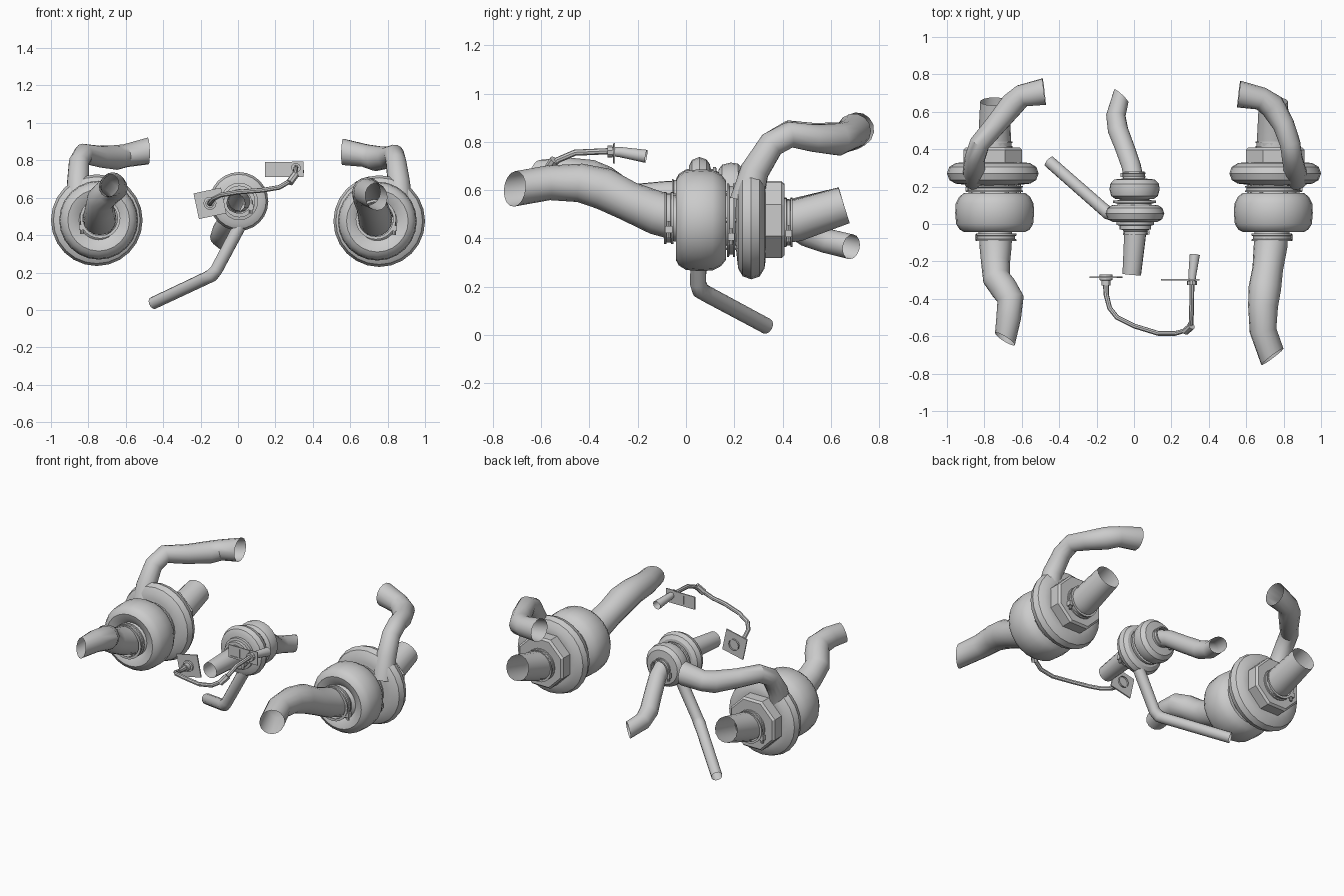
import bpy, bmesh, math
from mathutils import Vector as V


def finish(name, bm, angle=30):
    bmesh.ops.recalc_face_normals(bm, faces=bm.faces)
    me = bpy.data.meshes.new(name)
    bm.to_mesh(me)
    bm.free()
    ob = bpy.data.objects.new(name, me)
    bpy.context.collection.objects.link(ob)
    bpy.ops.object.select_all(action='DESELECT')
    bpy.context.view_layer.objects.active = ob
    ob.select_set(True)
    bpy.ops.object.shade_smooth_by_angle(angle=math.radians(angle))
    return ob


def skin(bm, rings):
    n = len(rings[0])
    for a, b in zip(rings, rings[1:]):
        for i in range(n):
            bm.faces.new((a[i], a[(i + 1) % n], b[(i + 1) % n], b[i]))


def lathe(name, x, z, profile, n=24, turn=0.0):
    """Revolve (y, radius) points about an axis parallel to y."""
    bm = bmesh.new()
    rings = []
    for y, r in profile:
        ang = [math.tau * (i + turn) / n for i in range(n)]
        rings.append([bm.verts.new((x + r * math.cos(a), y, z + r * math.sin(a))) for a in ang])
    skin(bm, rings)
    return finish(name, bm)


def tube(name, pts, radii, n=14, end=None, cap=False):
    """Sweep a round section along pts; end gives the direction of the last mouth."""
    pts = [V(p) for p in pts]
    bm = bmesh.new()
    rings, u = [], None
    for i, p in enumerate(pts):
        d0 = (p - pts[max(i - 1, 0)]).normalized()
        d1 = (pts[min(i + 1, len(pts) - 1)] - p).normalized()
        t = (d0 + d1).normalized()
        if end and i == len(pts) - 1:
            t = V(end).normalized()
        if u is None:
            u = t.orthogonal()
        u = (u - t * u.dot(t)).normalized()
        w = t.cross(u)
        r = radii[min(i, len(radii) - 1)]
        rings.append([bm.verts.new(p + r * (u * math.cos(math.tau * k / n) + w * math.sin(math.tau * k / n)))
                      for k in range(n)])
    skin(bm, rings)
    if cap:
        bm.faces.new(rings[0])
        bm.faces.new(rings[-1])
    return finish(name, bm, 35)


def box(name, loc, size, rot_y=0.0):
    bm = bmesh.new()
    bmesh.ops.create_cube(bm, size=1)
    bmesh.ops.scale(bm, vec=size, verts=bm.verts)
    ob = finish(name, bm)
    ob.location, ob.rotation_euler = loc, (0, rot_y, 0)
    return ob


def clamp(name, x, z, y, r, w, side):
    """Band clamp with raised lips and a tightening bolt."""
    lathe(name + "_band", x, z, [(y - w, r * .86), (y - w, r), (y - w * .5, r), (y - w * .4, r * .94),
                                 (y + w * .4, r * .94), (y + w * .5, r), (y + w, r), (y + w, r * .86)])
    bx, bz = x + side * r * .92, z - r * .45
    tube(name + "_bolt", [(bx, y, bz - .035), (bx, y, bz + .035)], [.009], 8, cap=True)
    box(name + "_lug", (bx, y, bz), (.03, w * 1.6, .03))


# Two large turbochargers
for tag, s, z in (("left", -1, .48), ("right", 1, .475)):
    x, xv = s * .745, s * .755
    lathe(tag + "_compressor_housing", x, z, [
        (-.09, .085), (-.03, .088), (-.015, .105), (-.035, .135), (-.042, .165), (-.03, .187), (0, .206),
        (.06, .211), (.11, .208), (.145, .19), (.165, .165), (.165, .1)])
    lathe(tag + "_bearing_core", x, z, [(.15, .125), (.19, .115), (.24, .13)])
    clamp(tag + "_core_clamp", x, z, .187, .152, .017, s)
    lathe(tag + "_turbine_volute", xv, z, [
        (.205, .1), (.212, .165), (.216, .2), (.235, .232), (.27, .245), (.305, .233), (.325, .2),
        (.33, .165), (.328, .1)])
    lathe(tag + "_turbine_block", xv, z, [(.32, .17), (.395, .17), (.408, .158), (.408, .06)], 8, .5)
    clamp(tag + "_outlet_clamp", xv - s * .005, z - .01, .425, .1, .017, s)
    clamp(tag + "_inlet_clamp", x - s * .008, z + .01, -.072, .108, .02, s)
    tube(tag + "_outlet_pipe", [(x, .39, z - .01), (x, .46, z), (x, .655, .537)], [.088, .088, .078])
    for k in range(6):
        a = math.tau * k / 6
        px, pz = x + .13 * math.cos(a), z + .13 * math.sin(a)
        tube(tag + "_core_stud_%d" % k, [(px, .16, pz), (px, .22, pz)], [.01], 6)

# Intake hoses in front of the large turbochargers
tube("left_intake_hose",
     [(-.74, -.03, .485), (-.74, -.12, .51), (-.74, -.21, .545), (-.735, -.29, .59), (-.695, -.345, .63),
      (-.66, -.40, .655), (-.67, -.50, .67), (-.69, -.615, .665)],
     [.088, .086, .077, .074, .074, .072, .066, .062], 16, (-.5, -.8, .2))
tube("right_intake_hose",
     [(.735, -.03, .48), (.73, -.12, .505), (.715, -.24, .555), (.70, -.34, .605), (.69, -.44, .63),
      (.69, -.57, .63), (.74, -.71, .605)],
     [.09, .09, .082, .087, .08, .072, .074], 16, (.6, -.8, .1))

# Upper exhaust feed pipes behind the volutes
tube("left_feed_pipe",
     [(-.85, .25, .55), (-.855, .285, .68), (-.85, .355, .79), (-.825, .43, .835), (-.74, .53, .82),
      (-.65, .64, .815), (-.60, .685, .825), (-.48, .708, .85)],
     [.07, .06, .055, .055, .058, .066, .062, .072], 14, (1, .12, .03))
tube("right_feed_pipe",
     [(.865, .25, .55), (.86, .285, .68), (.845, .355, .79), (.835, .43, .83), (.80, .53, .815),
      (.74, .63, .81), (.68, .67, .825), (.56, .695, .845)],
     [.07, .06, .055, .055, .058, .068, .062, .072], 14, (-1, .12, .03))

# Small middle turbocharger
cz = .58
lathe("middle_front_volute", .005, cz, [
    (.012, .06), (.012, .12), (.025, .145), (.055, .157), (.085, .147), (.1, .125), (.105, .06)])
lathe("middle_front_flange", .007, cz, [(.02, .1), (-.005, .1), (-.008, .085), (-.03, .085), (-.032, .055)], 20)
lathe("middle_core", .003, cz, [(.09, .09), (.11, .09), (.112, .115), (.125, .115), (.128, .08), (.15, .08)], 20)
lathe("middle_rear_housing", .003, cz, [
    (.13, .06), (.135, .105), (.15, .125), (.185, .134), (.215, .13), (.238, .108), (.243, .06)])
clamp("middle_rear_clamp", 0, cz, .262, .062, .014, -1)
clamp("middle_front_clamp", .007, cz, -.045, .066, .014, 1)
lathe("middle_rear_collar", 0, cz, [(.235, .06), (.28, .055)], 16)
tube("middle_front_pipe", [(.008, -.02, cz), (.004, -.08, cz), (-.012, -.27, .57)], [.06, .058, .05])
tube("middle_rear_pipe",
     [(0, .24, cz), (-.015, .31, .55), (-.05, .41, .48), (-.085, .5, .42), (-.097, .58, .39), (-.068, .685, .365)],
     [.052, .052, .053, .055, .052, .052], 14, (.65, .7, -.15))
tube("middle_drain_pipe",
     [(.06, .06, .55), (.015, .055, .46), (-.115, .05, .215), (-.14, .06, .185), (-.17, .085, .17), (-.455, .335, .036)],
     [.04, .035, .034, .036, .034, .033], 12)

# Thin oil line with end fittings
tube("oil_line",
     [(-.15, -.3, .57), (-.148, -.38, .572), (-.13, -.45, .595), (-.09, -.5, .615), (0, -.545, .63), (.13, -.585, .64),
      (.22, -.585, .655), (.28, -.568, .69), (.305, -.53, .725), (.308, -.46, .755), (.31, -.3, .762)],
     [.018, .014, .013], 8)
tube("oil_line_sleeve", [(.31, -.32, .76), (.312, -.27, .757), (.325, -.165, .74)], [.018, .022, .028], 12)
tube("oil_line_collar", [(.31, -.325, .76), (.31, -.305, .76)], [.026], 10, cap=True)
tube("oil_line_elbow_nut", [(.275, -.575, .68), (.308, -.545, .725)], [.02], 8, cap=True)

# Square mounting plate with boss, and slotted bracket
box("square_plate", (-.15, -.285, .57), (.15, .008, .14), math.radians(-12))
lathe("plate_boss", -.15, .57, [(-.27, .035), (-.3, .035), (-.302, .024), (-.33, .024), (-.33, .012)], 12)
box("bracket_plate", (.32, -.298, .752), (.06, .006, .085))
for i, bx in enumerate((.15, .216, .288)):
    box("bracket_upright_%d" % i, (bx, -.298, .75), (.012, .007, .074))
for i, bz in enumerate((.716, .785)):
    box("bracket_rail_%d" % i, (.22, -.298, bz), (.15, .007, .012))
for i, bx in enumerate((.183, .252)):
    box("bracket_panel_%d" % i, (bx, -.296, .75), (.058, .003, .06))
